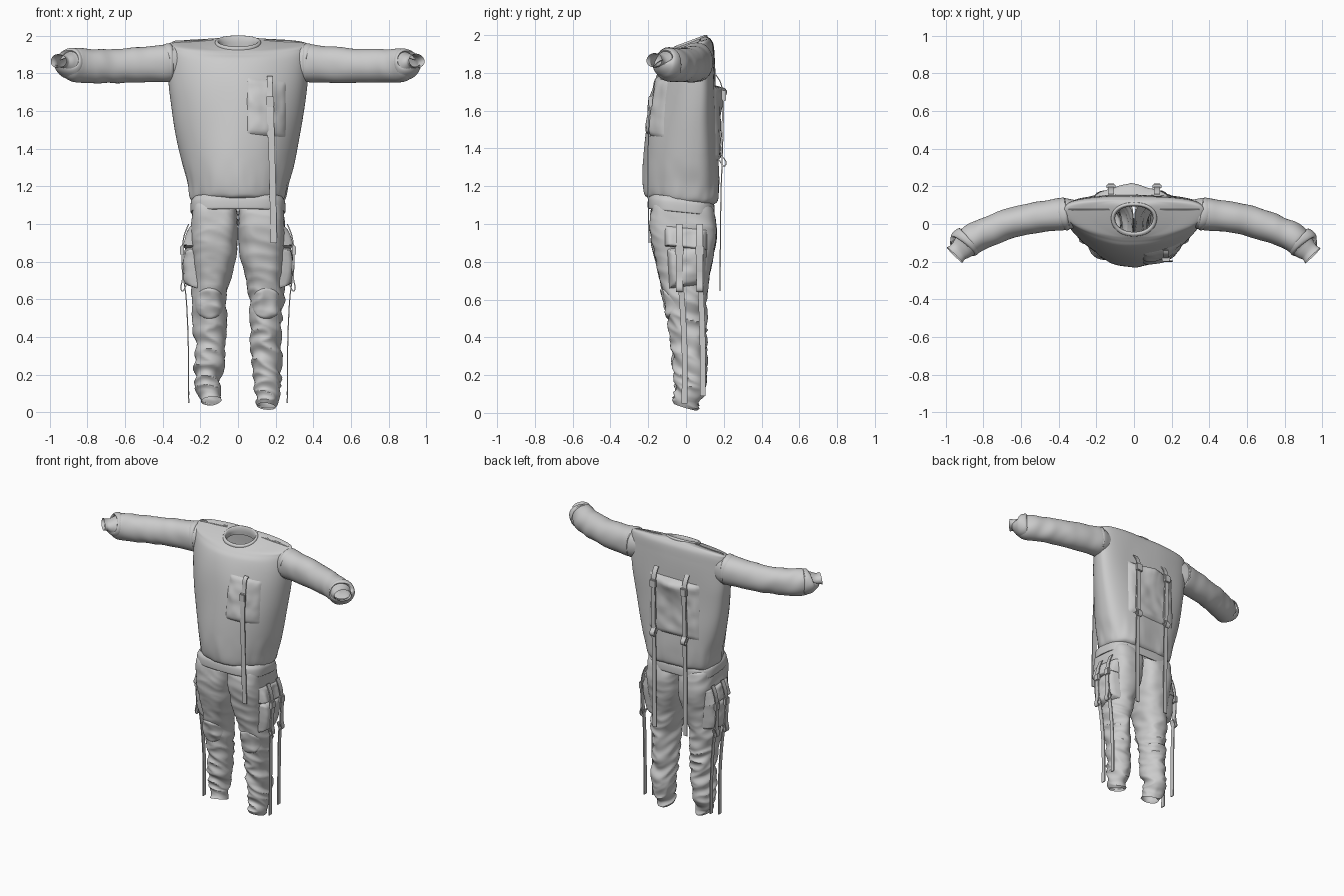
import bpy, bmesh, math
from mathutils import Vector, noise
from mathutils.bvhtree import BVHTree

if "Cube" in bpy.data.objects:
    bpy.data.objects.remove(bpy.data.objects["Cube"])


def make(name, verts, faces):
    me = bpy.data.meshes.new(name)
    me.from_pydata([tuple(v) for v in verts], [], faces)
    bm = bmesh.new()
    bm.from_mesh(me)
    bmesh.ops.recalc_face_normals(bm, faces=bm.faces)
    bm.to_mesh(me)
    bm.free()
    bpy.context.collection.objects.link(bpy.data.objects.new(name, me))
    return BVHTree.FromPolygons(verts, faces)


def smooth_rows(rows, sub):
    # Catmull-Rom through the control rows
    out, n = [], len(rows)
    for i in range(n - 1):
        a, b, c, d = (rows[max(0, min(n - 1, i + k))] for k in (-1, 0, 1, 2))
        for j in range(sub):
            t = j / sub
            out.append(tuple(0.5 * (2 * q + (r - p) * t + (2 * p - 5 * q + 4 * r - s) * t * t
                             + (3 * q - p - 3 * r + s) * t ** 3) for p, q, r, s in zip(a, b, c, d)))
    return out + [tuple(rows[-1])]


def loft(name, rings, wrinkle=None, cap=False):
    n, verts, faces = len(rings[0]), [], []
    for ring in rings:
        mid = sum(ring, Vector()) / n
        for p in ring:
            verts.append(p + (p - mid).normalized() * wrinkle(p) if wrinkle else p)
    for i in range(len(rings) - 1):
        for j in range(n):
            k = (j + 1) % n
            faces.append((i * n + j, i * n + k, (i + 1) * n + k, (i + 1) * n + j))
    if cap:
        faces += [tuple(range(n)), tuple(range(len(verts) - n, len(verts)))]
    return make(name, verts, faces)


def power(v, e):
    return math.copysign(abs(v) ** (2 / e), v)


def body(name, rows, sub=8, wrinkle=None, front=1.9, back=3, n=96):
    # rows: z front, z back, half width, y front, y back, y of side line
    rings = []
    for zf, zb, w, yf, yb, yc in smooth_rows(rows, sub):
        ring = []
        for j in range(n):
            t = 2 * math.pi * j / n
            c, s = math.cos(t), math.sin(t)
            e = front if s < 0 else back
            y = yc + power(s, e) * ((yc - yf) if s < 0 else (yb - yc))
            ring.append(Vector((w * power(c, e), y, zf + (zb - zf) * (y - yf) / (yb - yf))))
        rings.append(ring)
    return loft(name, rings, wrinkle)


def tube(name, rows, ref, side=1, sub=8, wrinkle=None, n=48):
    # rows: x, y, z, radius a, radius b, roundness
    rows = smooth_rows(rows, sub)
    pos, rings = [Vector(r[:3]) for r in rows], []
    for i, r in enumerate(rows):
        tan = (pos[min(i + 1, len(pos) - 1)] - pos[max(i - 1, 0)]).normalized()
        a = tan.cross(ref).normalized()
        b = a.cross(tan)
        ring = []
        for j in range(n):
            t = 2 * math.pi * j / n
            p = pos[i] + a * r[3] * power(math.cos(t), r[5]) + b * r[4] * power(math.sin(t), r[5])
            p.x *= side
            ring.append(p)
        rings.append(ring)
    return loft(name, rings, wrinkle)


def patch(name, tree, d, place, height, rounded=False, n=24):
    # padded panel projected along d onto a garment surface
    d, verts, faces = Vector(d), [], []
    for i in range(n + 1):
        for j in range(n + 1):
            u, v = 2 * i / n - 1, 2 * j / n - 1
            edge = 1 - max(abs(u), abs(v)) ** 12
            a, b = (u * math.sqrt(1 - v * v / 2), v * math.sqrt(1 - u * u / 2)) if rounded else (u, v)
            p = Vector(place(a, b))
            hit = tree.ray_cast(p - d * 0.6, d)[0] or p
            crease = 0.008 * noise.noise(hit * 16) * edge
            verts.append(hit - d * (height(a, b) * edge - 0.004 + crease))
    for i in range(n):
        for j in range(n):
            k = i * (n + 1) + j
            faces.append((k, k + 1, k + n + 2, k + n + 1))
    make(name, verts, faces)


def strap(name, pts, width, across, thick=0.006):
    pts = [Vector(p) for p in smooth_rows(pts, 6)]
    across, rings = Vector(across), []
    for i, p in enumerate(pts):
        tan = (pts[min(i + 1, len(pts) - 1)] - pts[max(i - 1, 0)]).normalized()
        w, t = across * width / 2, tan.cross(across).normalized() * thick / 2
        rings.append([p + w + t, p - w + t, p - w - t, p + w - t])
    loft(name, rings, cap=True)


def buckle(name, loc, size):
    bm = bmesh.new()
    bmesh.ops.create_cube(bm, size=1)
    for v in bm.verts:
        v.co = Vector(a * b for a, b in zip(v.co, size)) + Vector(loc)
    bmesh.ops.bevel(bm, geom=bm.edges[:], offset=0.004, segments=2, affect='EDGES')
    me = bpy.data.meshes.new(name)
    bm.to_mesh(me)
    bm.free()
    bpy.context.collection.objects.link(bpy.data.objects.new(name, me))


def shirt_folds(p):
    low = max(0, min(1, (1.35 - p.z) / 0.2))
    return (0.008 * noise.noise(Vector((p.x * 6, p.y * 6, p.z * 3)))
            + 0.01 * low * noise.noise(Vector((p.x * 20, p.y * 20, p.z * 5))))


def sleeve_folds(p):
    k = 0.004 + 0.005 * min(1, max(0, abs(p.x) - 0.5) * 4)
    return k * noise.noise(Vector((p.x * 12, p.y * 6, p.z * 9 + p.x * 4)))


def leg_folds(p):
    low = max(0, min(1, (0.8 - p.z) / 0.35))
    ridge = 0.4 - 2 * abs(noise.noise(Vector((p.x * 7, p.y * 6, p.z * 15 + p.y * 6 + p.x * 3))))
    return (0.004 + 0.013 * low) * ridge + 0.007 * noise.noise(p * 10)


Z, Y, X = Vector((0, 0, 1)), Vector((0, 1, 0)), Vector((1, 0, 0))

# Sweatshirt torso, waistband and collar
shirt = body("sweatshirt_body", [
    (1.135, 1.10, .235, -.19, .14, 0), (1.16, 1.13, .255, -.222, .168, 0),
    (1.25, 1.23, .276, -.233, .172, .02), (1.4, 1.4, .315, -.226, .165, .04),
    (1.55, 1.55, .345, -.207, .158, .05), (1.7, 1.7, .365, -.178, .155, .06),
    (1.8, 1.8, .371, -.15, .153, .06), (1.87, 1.88, .372, -.12, .15, .06),
    (1.9, 1.95, .37, -.092, .145, .06), (1.915, 1.98, .352, -.075, .13, .06),
    (1.922, 1.988, .22, -.067, .12, .05), (1.93, 1.994, .115, -.057, .107, .03)], 10, shirt_folds)
body("waistband", [(1.16, 1.12, .235, -.185, .14, -.02), (1.135, 1.1, .25, -.2, .15, -.02),
                   (1.095, 1.06, .253, -.203, .152, -.02), (1.08, 1.045, .25, -.198, .148, -.02),
                   (1.08, 1.05, .235, -.18, .135, -.02)], 5, None, 3, 3.4)
body("collar", [(1.925, 1.985, .122, -.066, .115, .03), (1.937, 1.998, .12, -.064, .113, .03),
                (1.943, 2.0, .108, -.05, .1, .03), (1.925, 1.975, .1, -.042, .094, .03),
                (1.9, 1.94, .104, -.045, .096, .03)], 5, None, 2.1, 2.2)

for s, tag in ((1, "right"), (-1, "left")):
    # Sleeve, rolled cuff, armhole and shoulder seams
    tube(tag + "_sleeve", [
        (.3, .058, 1.856, .07, .09, 2), (.37, .053, 1.855, .085, .1, 2.2), (.45, .045, 1.85, .083, .098, 2.2),
        (.6, .02, 1.842, .079, .092, 2.1), (.75, -.028, 1.84, .078, .09, 2.1),
        (.84, -.07, 1.842, .078, .09, 2.1), (.885, -.1, 1.847, .075, .082, 2),
        (.915, -.13, 1.858, .06, .05, 2), (.935, -.148, 1.863, .052, .036, 2),
        (.953, -.166, 1.866, .058, .038, 2)], Z, s, 10, sleeve_folds)
    tube(tag + "_cuff_roll", [
        (.872, -.075, 1.85, .075, .074, 2), (.88, -.083, 1.85, .084, .083, 2),
        (.9, -.103, 1.852, .086, .08, 2), (.912, -.117, 1.855, .078, .066, 2),
        (.914, -.12, 1.858, .058, .045, 2)], Z, s, 5, sleeve_folds)
    tube(tag + "_armhole_seam", [
        (.355, .055, 1.856, .082, .097, 2.2), (.362, .054, 1.856, .088, .103, 2.2),
        (.372, .053, 1.856, .088, .103, 2.2), (.377, .052, 1.855, .082, .097, 2.2)], Z, s, 3)
    patch(tag + "_shoulder_seam", shirt, (0, 0, -1),
          lambda u, v: (s * (.24 + .118 * u), .074 + .005 * v, 1.96), lambda u, v: .008)

    # Trouser leg
    lift = 0.03 if s < 0 else 0
    rows = [(.118, -.022, 1.1, .112, .145, 3.4), (.122, -.022, 1.07, .12, .165, 3.4),
            (.125, -.016, 1.0, .124, .175, 3.2), (.126, -.012, .92, .124, .172, 3),
            (.13, -.012, .82, .116, .154, 2.6), (.142, -.008, .7, .1, .127, 2.3),
            (.152, -.002, .6, .094, .114, 2.1),
            (.15, .005, .5, .088, .105, 2), (.148, .014, .4, .084, .096, 2),
            (.152, .016, .3, .08, .092, 2), (.158, .02, .2, .074, .086, 2),
            (.158, .018, .12, .067, .08, 2), (.151, .005, .07, .057, .076, 2),
            (.147, -.006, .032, .053, .072, 2)]
    rows = [(r[0], r[1], r[2] + lift * max(0, 1 - r[2] / .3)) + r[3:] for r in rows]
    leg = tube(tag + "_trouser_leg", rows, Y, s, 10, leg_folds, 64)

    # Knee pad
    patch(tag + "_knee_pad", leg, (0, 1, 0),
          lambda u, v: (s * (.152 + .08 * u), -.1, .578 + .084 * v), lambda u, v: .013, True)

    # Thigh pocket with flap and two hanging straps
    patch(tag + "_thigh_pocket", leg, (-s, 0, 0),
          lambda u, v: (s * .24, .006 + (.1 + .006 * v) * u, .775 + .105 * v + .012 * u),
          lambda u, v: .042 + .01 * (1 - v * v))
    patch(tag + "_thigh_pocket_flap", leg, (-s, 0, 0),
          lambda u, v: (s * .24, .0 + .113 * u, .925 + .055 * v - .012 * u),
          lambda u, v: .034 - .02 * v)
    for k, (y0, y1, end) in enumerate(((-.035, -.008, .05), (.072, .088, .09))):
        nm = f"{tag}_thigh_strap_{k + 1}"
        strap(nm, [(s * .262, y0, 1.0), (s * .288, y0, .93), (s * .298, y0, .83), (s * .294, y0, .72),
                   (s * .304, y0, .66), (s * .29, y0, .645), (s * .27, y0, .69)], .034, Y)
        strap(nm + "_tail", [(s * .298, y0, .87), (s * .296, y0, .76), (s * .275, (y0 + y1) / 2, .6),
                             (s * .264, y1, .35), (s * .262, y1, end)], .03, Y)
        buckle(nm + "_buckle", (s * .297, y0, .86), (.022, .044, .05))

    # Back strap
    x = s * .122
    strap(tag + "_back_strap", [(x, .158, 1.79), (x, .186, 1.74), (x, .196, 1.65), (x, .19, 1.5),
                                (x, .184, 1.38), (x, .212, 1.33), (x, .2, 1.305), (x, .175, 1.34)], .034, X)
    strap(tag + "_back_strap_tail", [(x, .2, 1.68), (x, .196, 1.5), (x, .19, 1.3), (x, .184, 1.1),
                                     (x, .18, .645)], .03, X)
    buckle(tag + "_back_buckle", (x, .2, 1.68), (.046, .024, .055))

# Back pocket sagging open at its top edge
patch("back_pocket", shirt, (0, -1, 0),
      lambda u, v: (-.015 + .2 * u, .15, 1.535 + .2 * v),
      lambda u, v: .018 + .075 * max(0, v) ** 2 * (1 - abs(u)) ** 1.5 + .008 * (1 - u * u))
# Chest pocket with strap
patch("chest_pocket", shirt, (0, 1, 0),
      lambda u, v: (.152 + .106 * u, -.15, 1.618 + .152 * v - .012 * u),
      lambda u, v: .012 + .01 * (1 - u * u))
strap("chest_strap", [(.168, -.14, 1.785), (.168, -.162, 1.765), (.168, -.172, 1.7), (.168, -.19, 1.6),
                      (.17, -.198, 1.5), (.17, -.19, 1.46)], .03, X)
strap("chest_strap_tail", [(.172, -.187, 1.66), (.176, -.198, 1.5), (.184, -.2, 1.2),
                           (.19, -.196, .9)], .034, X)
buckle("chest_buckle", (.17, -.188, 1.65), (.044, .022, .055))

# Smooth cloth, crisp strap edges
bpy.ops.object.select_all(action='SELECT')
bpy.context.view_layer.objects.active = bpy.data.objects["sweatshirt_body"]
bpy.ops.object.shade_smooth_by_angle(angle=math.radians(45))
